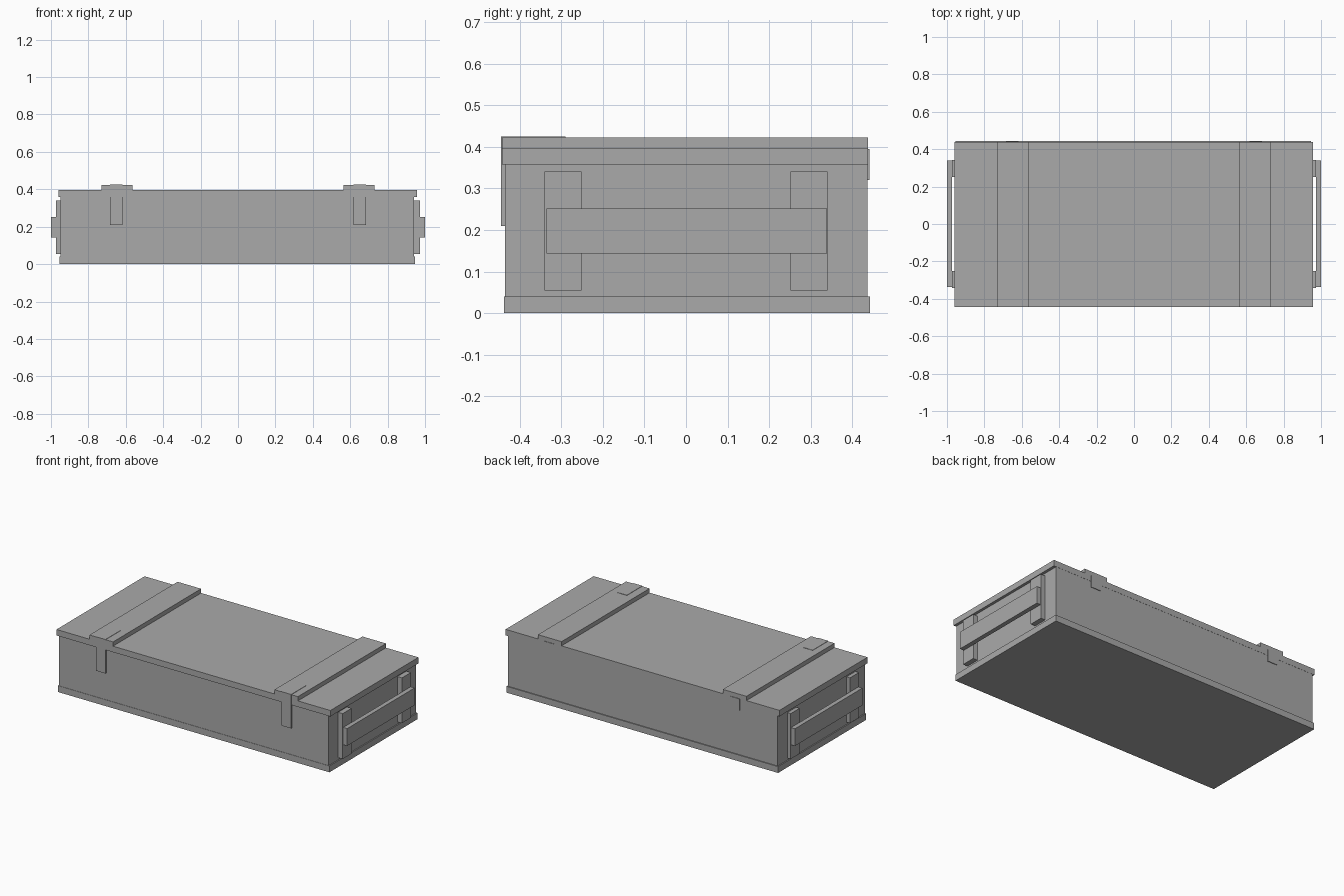
import bpy
import bmesh

cube = bpy.data.objects.get("Cube")
if cube:
    bpy.data.objects.remove(cube, do_unlink=True)

grey = bpy.data.materials.new("plain grey")
grey.use_nodes = True
colour = (0.4, 0.4, 0.4, 1)
grey.diffuse_color = colour
grey.node_tree.nodes["Principled BSDF"].inputs["Base Color"].default_value = colour


def box(name, x, y, z):
    """Add a box spanning the given (low, high) range on each axis."""
    bm = bmesh.new()
    bmesh.ops.create_cube(bm, size=1)
    for v in bm.verts:
        v.co = [r[0] if c < 0 else r[1] for c, r in zip(v.co, (x, y, z))]
    mesh = bpy.data.meshes.new(name)
    bm.to_mesh(mesh)
    bm.free()
    mesh.materials.append(grey)
    obj = bpy.data.objects.new(name, mesh)
    bpy.context.collection.objects.link(obj)
    return obj


def mirrored(side, low, high):
    return sorted((side * low, side * high))


# Crate shell
lid_y = (-0.443, 0.438)
box("crate_body", (-0.948, 0.94), (-0.436, 0.437), (0.01, 0.37))
box("base_board", (-0.955, 0.947), (-0.438, 0.443), (0, 0.04))
box("lid_board", (-0.961, 0.957), lid_y, (0.358, 0.396))

for side, label in ((1, "left"), (-1, "right")):
    # Raised batten across the lid
    box(f"{label}_lid_batten", mirrored(side, 0.565, 0.73), lid_y, (0.396, 0.423))

    # Front strap folding over the batten, and the hinge plate behind
    strap_x = mirrored(side, 0.617, 0.684)
    box(f"{label}_strap_front", strap_x, (-0.445, -0.435), (0.21, 0.425))
    box(f"{label}_strap_top", strap_x, (-0.445, -0.29), (0.42, 0.425))
    box(f"{label}_hinge_plate", strap_x, (0.435, 0.441), (0.32, 0.395))

    # Carrying handle: two upright blocks and a rail
    for end, place in ((-1, "front"), (1, "back")):
        box(f"{label}_{place}_handle_block", mirrored(side, 0.935, 0.972),
            mirrored(end, 0.252, 0.341), (0.054, 0.341))
    box(f"{label}_handle_rail", mirrored(side, 0.972, 1.0),
        (-0.336, 0.339), (0.143, 0.252))
